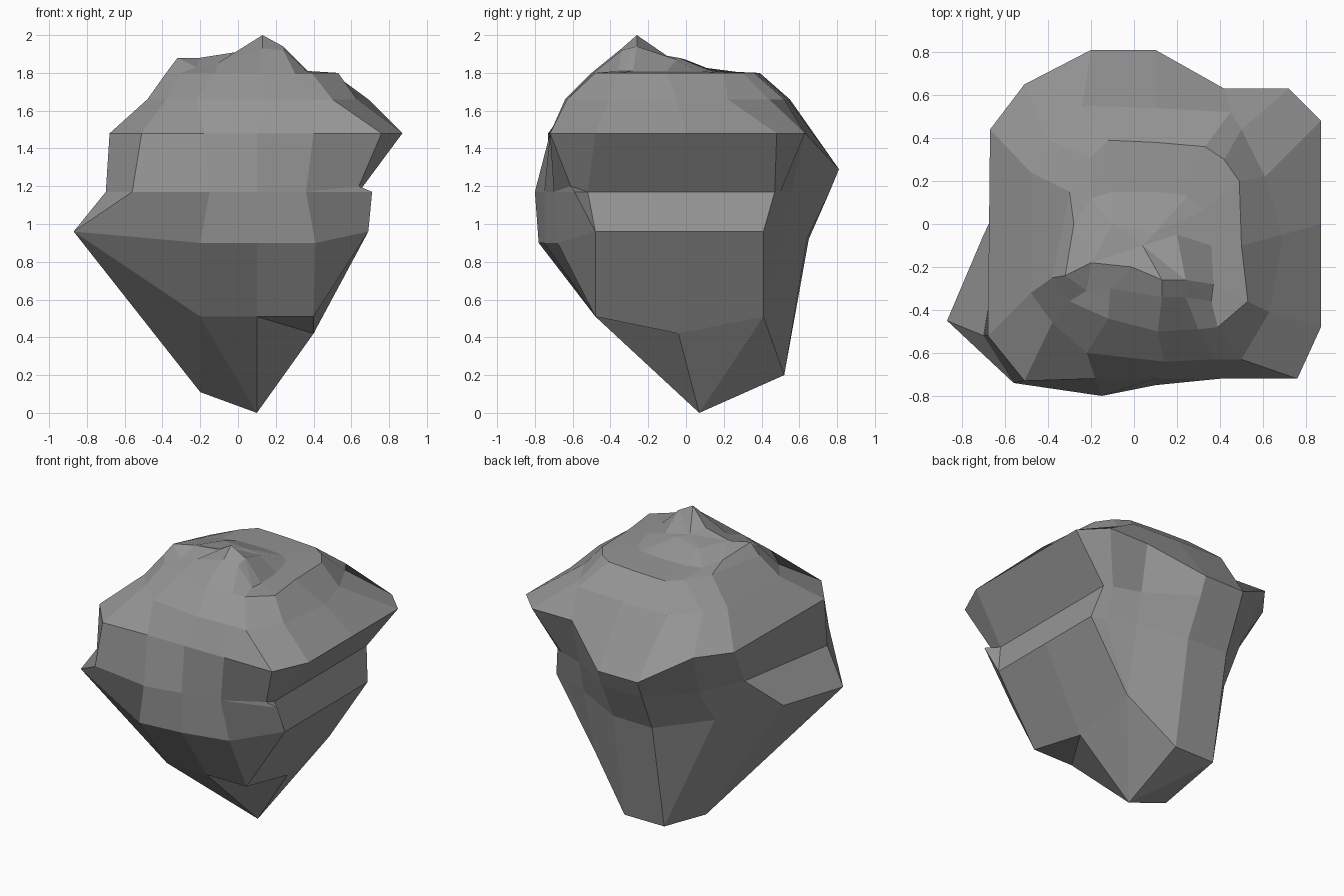
import bpy
import bmesh

cube = bpy.data.objects.get("Cube")
if cube:
    bpy.data.objects.remove(cube, do_unlink=True)


def make_material(name, colour):
    material = bpy.data.materials.new(name)
    material.use_nodes = True
    material.diffuse_color = colour
    shader = material.node_tree.nodes["Principled BSDF"]
    shader.inputs["Base Color"].default_value = colour
    shader.inputs["Roughness"].default_value = .9
    return material


def ring(height, *points):
    """Outline at one height; a third value on a point overrides the height."""
    return [(p[0], p[1], p[2] if len(p) > 2 else height) for p in points]


def loft(name, rings, material):
    """Skin successive rings, collapsing repeated points into triangles."""
    bm = bmesh.new()
    shared = {}

    def corner(point):
        if point not in shared:
            shared[point] = bm.verts.new(point)
        return shared[point]

    for lower, upper in zip(rings, rings[1:]):
        count = len(lower)
        for i in range(count):
            j = (i + 1) % count
            loop = [corner(p) for p in (lower[i], lower[j], upper[j], upper[i])]
            loop = list(dict.fromkeys(loop))
            if len(loop) > 2 and not bm.faces.get(loop):
                bm.faces.new(loop)
    bmesh.ops.recalc_face_normals(bm, faces=bm.faces[:])
    mesh = bpy.data.meshes.new(name)
    bm.to_mesh(mesh)
    bm.free()
    mesh.materials.append(material)
    rock = bpy.data.objects.new(name, mesh)
    bpy.context.collection.objects.link(rock)
    return rock


# Every ring runs anticlockwise, starting at the front corner on the -x side.

# Pointed underside: several columns share each keel corner
front_a, front_b, front_c = (-.2, -.48), (.1, -.48), (.4, -.48)
side, side_back = (.4, -.04, .42), (.4, .41)
back_a, back_b, low_side = (.1, .52, .2), (-.2, .52, .2), (-.2, .07, .11)
keel = ring(.51, front_a, front_a, front_b, front_c, front_c, front_c, side,
            side_back, side_back, side_back, back_a, back_b, back_b,
            low_side, low_side)
tip = ring(0, *[(.1, .07)] * len(keel))

# The tip facet cuts straight past the front corner of the keel
chamfer = [keel[2] if i in range(3, 6) else p for i, p in enumerate(keel)]

# Widest part of the lower body, with the jutting spike
spike = (-.87, -.45, .96)
belt = ring(.96, spike, (-.2, -.78, .9), (.1, -.75, .9), (.41, -.68, .9),
            (.69, -.48), (.69, -.48), (.69, -.03), (.69, .41), (.6, .44),
            (.41, .52), (.1, .64, .92), (-.2, .65, .92), (-.45, .33, .92),
            (-.7, -.05, .94), spike)

# Waist; the ledge below it differs only by a small spur at one corner
waist = ring(1.17, (-.56, -.74), (-.15, -.8), (.1, -.75), (.36, -.7),
             (.64, -.61, 1.2), (.64, -.52), (.64, -.02), (.64, .47),
             (.59, .5), (.41, .56), (.1, .76), (-.2, .76),
             (-.45, .5), (-.58, .2), (-.7, -.52))
ledge = waist[:4] + [(.71, -.59, 1.17)] + waist[5:]

# Overhanging rim
rim = ring(1.48, (-.51, -.73), (-.18, -.72), (.1, -.72), (.4, -.72),
           (.76, -.72), (.87, -.48), (.87, 0), (.87, .48), (.72, .63),
           (.42, .63), (.1, .81, 1.29), (-.2, .81, 1.29), (-.51, .65),
           (-.67, .44), (-.68, -.52))

# Sloping shoulder, dented on one side, and flat crown
shoulder = ring(1.66, (-.38, -.46), (-.22, -.6), (.14, -.64), (.38, -.63),
                (.5, -.63), (.63, -.41), (.69, -.05), (.61, .22), (.5, .44),
                (.45, .52), (.1, .54), (-.24, .55), (-.4, .39),
                (-.48, .24), (-.48, -.32))
crown = ring(1.8, (-.3, -.36), (-.12, -.44), (.11, -.5), (.3, -.49),
             (.39, -.48), (.53, -.36), (.5, -.1), (.49, .2), (.42, .3),
             (.33, .36), (.1, .38), (-.12, .39), (-.2, .31),
             (-.3, .15), (-.38, -.25))

# Small peak with a craggy front and a gentle slope behind
mound = ring(1.81, (-.22, -.31, 1.83), (-.11, -.3, 1.85), (.13, -.34, 1.93),
             (.24, -.34, 1.92), (.36, -.36), (.37, -.28), (.36, -.1),
             (.32, .06), (.25, .13), (.2, .14), (.1, .15), (-.1, .15),
             (-.2, .12), (-.28, 0, 1.84), (-.32, -.24, 1.88))
peak, spur, knoll = (.13, -.26, 2), (.24, -.26, 1.94), (-.01, -.2, 1.91)
hump, bank = (.1, -.04, 1.88), (-.2, -.18)
ridge = ring(1.88, bank, knoll, peak, spur, spur, spur, (.2, -.05, 1.87),
             hump, hump, hump, hump, (-.1, 0, 1.87), (-.1, 0, 1.87), bank, bank)
summit = ring(1.89, *[(.04, -.1)] * len(ridge))

stone = make_material("stone grey", (.3, .3, .3, 1))
loft("rock", [tip, chamfer, keel, belt, ledge, waist, rim, shoulder, crown,
              mound, ridge, summit], stone)
